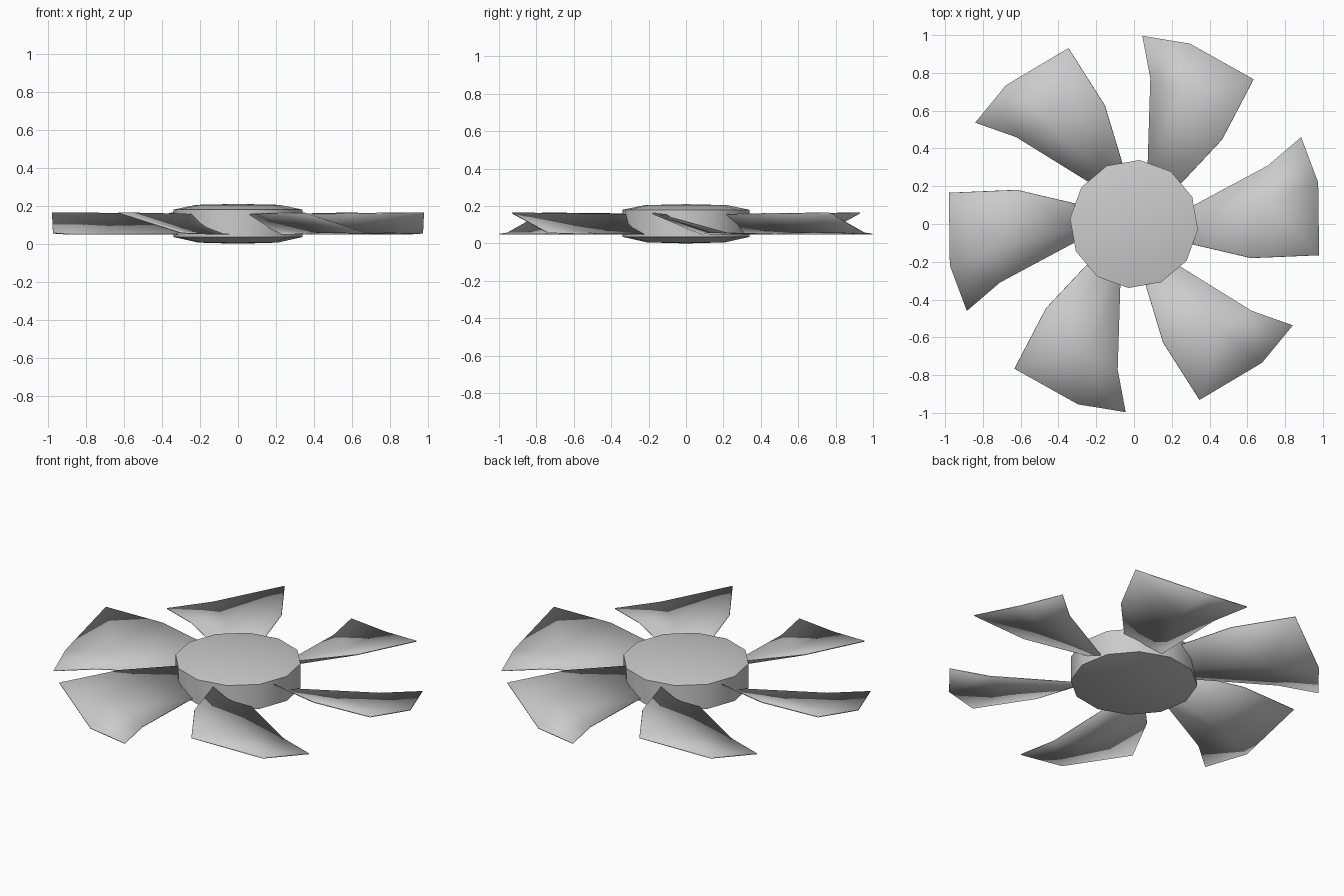
import bpy, bmesh
from math import sin, cos, pi, radians

if "Cube" in bpy.data.objects:
    bpy.data.objects.remove(bpy.data.objects["Cube"])

grey = bpy.data.materials.new("light_grey")
grey.diffuse_color = (0.6, 0.6, 0.6, 1)
grey.use_nodes = True
grey.node_tree.nodes["Principled BSDF"].inputs["Base Color"].default_value = grey.diffuse_color


def finish(name, bm, angle):
    bmesh.ops.recalc_face_normals(bm, faces=bm.faces)
    me = bpy.data.meshes.new(name)
    bm.to_mesh(me)
    bm.free()
    me.materials.append(grey)
    ob = bpy.data.objects.new(name, me)
    bpy.context.collection.objects.link(ob)
    bpy.ops.object.select_all(action='DESELECT')
    ob.select_set(True)
    bpy.context.view_layer.objects.active = ob
    bpy.ops.object.shade_smooth_by_angle(angle=radians(angle))
    return ob


# Hub: twelve-sided drum with shallow domed top and bottom
SIDES = 12
profile = [(0.21, 0.006), (0.34, 0.035), (0.34, 0.18), (0.22, 0.205)]
bm = bmesh.new()
rings = []
for r, z in profile:
    angles = [radians(-5) + 2 * pi * i / SIDES for i in range(SIDES)]
    rings.append([bm.verts.new((r * cos(a), r * sin(a), z)) for a in angles])
bottom = bm.verts.new((0, 0, 0))
top = bm.verts.new((0, 0, 0.21))
for i in range(SIDES):
    j = (i + 1) % SIDES
    for a, b in zip(rings, rings[1:]):
        bm.faces.new((a[i], a[j], b[j], b[i]))
    bm.faces.new((bottom, rings[0][j], rings[0][i]))
    bm.faces.new((top, rings[-1][i], rings[-1][j]))
finish("hub", bm, 40)

# Blades: curved, flared sheets; rows run root to tip, columns low edge to high edge
rows = [
    [(0.30, 0.09, 0.05), (0.31, 0.02, 0.075), (0.30, -0.105, 0.155)],
    [(0.71, 0.31, 0.05), (0.71, 0.12, 0.06), (0.62, -0.18, 0.16)],
    [(0.885, 0.46, 0.05), (0.975, 0.22, 0.056), (0.98, -0.165, 0.163)],
]
for n in range(6):
    c, s = cos(n * pi / 3), sin(n * pi / 3)
    bm = bmesh.new()
    grid = [[bm.verts.new((x * c - y * s, x * s + y * c, z)) for x, y, z in row]
            for row in rows]
    for a, b in zip(grid, grid[1:]):
        for k in range(2):
            bm.faces.new((a[k], a[k + 1], b[k + 1], b[k]))
    blade = finish(f"blade_{n + 1}", bm, 40)
    sheet = blade.modifiers.new("thickness", 'SOLIDIFY')
    sheet.thickness = 0.005
    sheet.offset = 0
